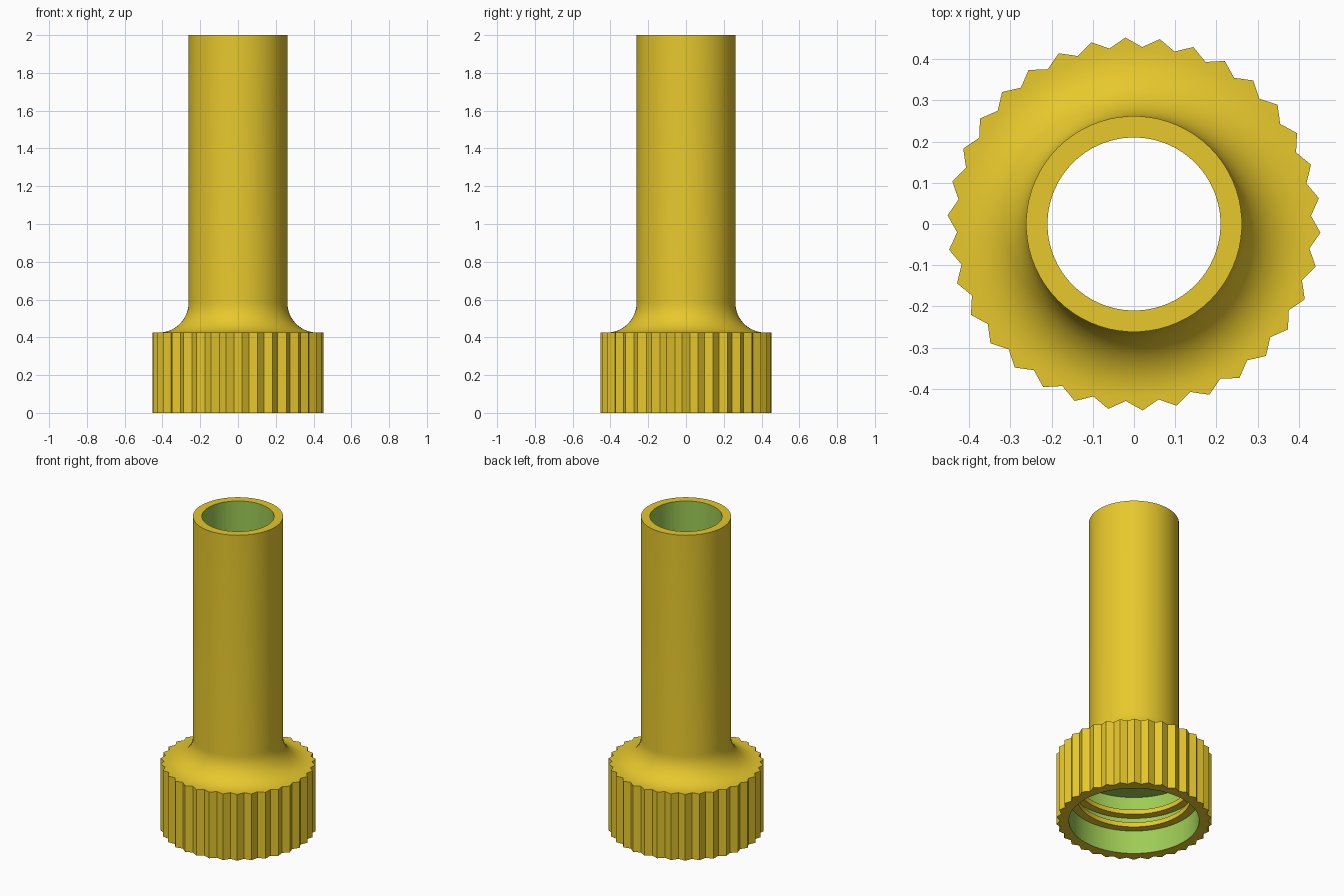
import bpy, bmesh, math

if "Cube" in bpy.data.objects:
    bpy.data.objects.remove(bpy.data.objects["Cube"])

TEETH = 34
SEGS = TEETH * 2
TIP, VALLEY = 0.453, 0.43


def material(name, rgb):
    m = bpy.data.materials.new(name)
    m.diffuse_color = (*rgb, 1)
    m.use_nodes = True
    m.node_tree.nodes["Principled BSDF"].inputs["Base Color"].default_value = m.diffuse_color
    return m


yellow = material("yellow", (0.94, 0.68, 0.03))
green = material("green", (0.34, 0.60, 0.09))


def lathe(name, profile):
    """Spin a closed loop of (radius, z, material index) points.
    Radius None follows the zigzag of the knurling."""
    bm = bmesh.new()
    step = 2 * math.pi / SEGS
    cols = []
    for i in range(SEGS):
        a = (i - 0.5) * step
        knurl = TIP if i % 2 == 0 else VALLEY
        cols.append([bm.verts.new(((r or knurl) * math.cos(a),
                                   (r or knurl) * math.sin(a), z))
                     for r, z, _ in profile])
    n = len(profile)
    for i in range(SEGS):
        a, b = cols[i], cols[(i + 1) % SEGS]
        for j in range(n):
            k = (j + 1) % n
            f = bm.faces.new((a[j], b[j], b[k], a[k]))
            f.material_index = profile[j][2]
    bmesh.ops.recalc_face_normals(bm, faces=bm.faces)
    me = bpy.data.meshes.new(name)
    bm.to_mesh(me)
    bm.free()
    me.materials.append(yellow)
    me.materials.append(green)
    ob = bpy.data.objects.new(name, me)
    bpy.context.collection.objects.link(ob)
    bpy.ops.object.select_all(action='DESELECT')
    ob.select_set(True)
    bpy.context.view_layer.objects.active = ob
    bpy.ops.object.shade_smooth_by_angle(angle=math.radians(18))
    return ob


# Knurled collar with a concave fillet running up into the tube
TUBE, BORE, SOCKET = 0.262, 0.21, 0.379
TOP, CEILING, FILLET = 0.425, 0.375, 0.158
fillet = [(TUBE + FILLET * (1 - math.sin(t)), TOP + FILLET * (1 - math.cos(t)), 0)
          for t in (math.radians(90 * i / 12) for i in range(13))]
lathe("tube_and_collar",
      [(None, 0, 0), (None, TOP, 0)] + fillet +
      [(TUBE, 2, 0), (BORE, 2, 1),               # tube rim, then green bore
       (BORE, CEILING, 1), (SOCKET, CEILING, 1),  # socket ceiling and wall
       (SOCKET, 0, 0)])                           # bottom rim

# Retaining rings inside the socket
for i, z in enumerate((0.15, 0.235)):
    lathe(f"inner_ring_{i + 1}",
          [(SOCKET + 0.01, z, 0), (0.33, z, 0),
           (0.33, z + 0.03, 0), (SOCKET + 0.01, z + 0.03, 0)])
